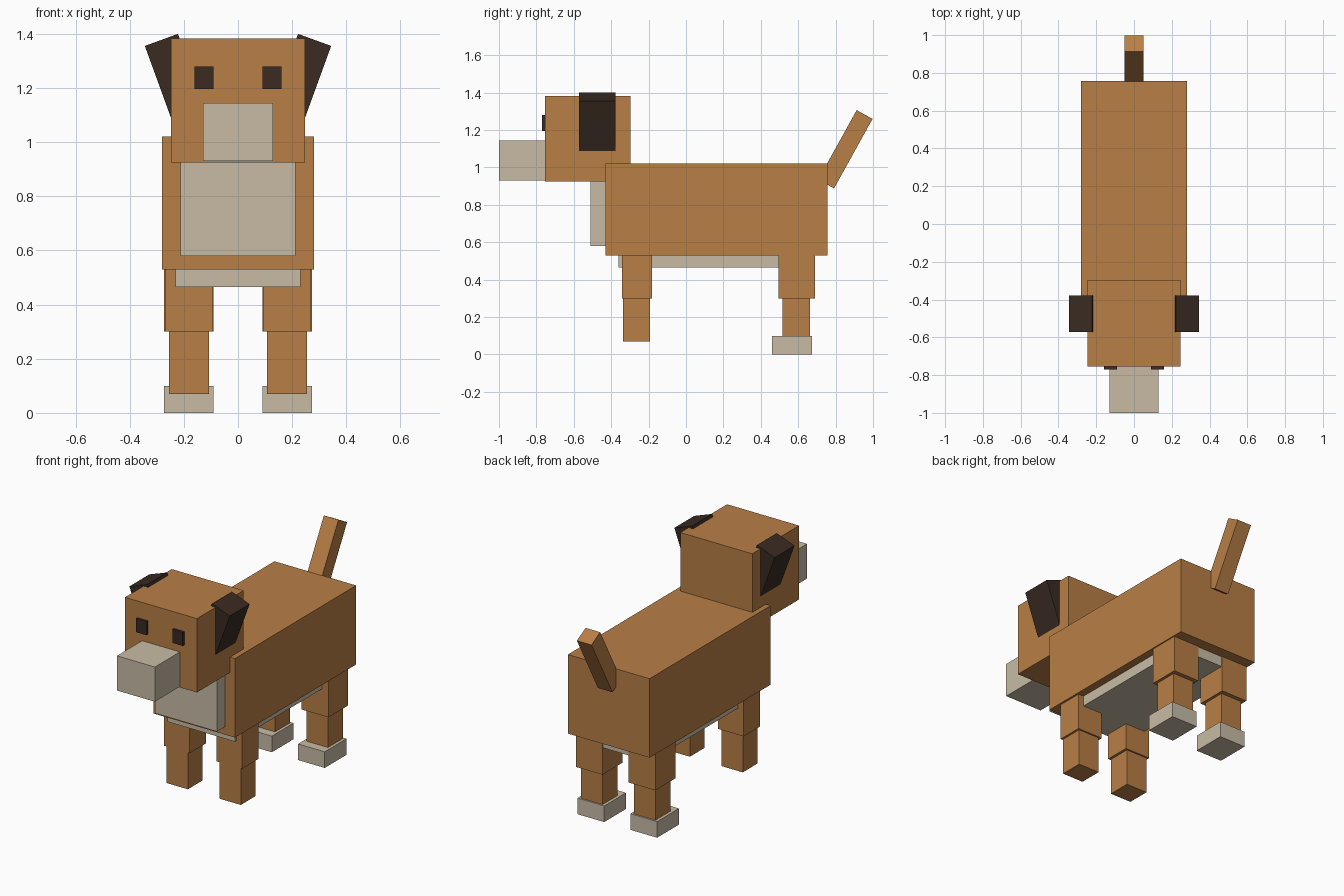
import bpy
import math

cube = bpy.data.objects.get("Cube")
if cube:
    bpy.data.objects.remove(cube, do_unlink=True)


def make_material(name, rgb):
    mat = bpy.data.materials.new(name)
    mat.use_nodes = True
    colour = (*rgb, 1.0)
    mat.diffuse_color = colour
    mat.node_tree.nodes["Principled BSDF"].inputs["Base Color"].default_value = colour
    return mat


tan = make_material("tan_fur", (0.48, 0.21, 0.061))
cream = make_material("cream_fur", (0.58, 0.50, 0.375))
dark = make_material("dark_brown", (0.041, 0.024, 0.016))


def block(name, mat, centre, size, rotation=(0, 0, 0)):
    """Box with its size baked into the mesh."""
    bpy.ops.mesh.primitive_cube_add(size=1, location=centre, rotation=rotation)
    obj = bpy.context.object
    obj.name = name
    for v in obj.data.vertices:
        v.co = [c * s for c, s in zip(v.co, size)]
    obj.data.materials.append(mat)
    return obj


def box(name, mat, x, y, z):
    """Upright box given by its (low, high) range on each axis."""
    ranges = (x, y, z)
    return block(name, mat, [(a + b) / 2 for a, b in ranges], [b - a for a, b in ranges])


def both_sides(name, mat, x, y, z):
    box("left_" + name, mat, x, y, z)
    box("right_" + name, mat, (-x[1], -x[0]), y, z)


# Torso, chest patch and belly patch
box("body", tan, (-0.28, 0.28), (-0.43, 0.757), (0.53, 1.02))
box("chest", cream, (-0.213, 0.213), (-0.51, -0.42), (0.58, 0.96))
box("belly", cream, (-0.23, 0.23), (-0.36, 0.685), (0.465, 0.54))

# Head, snout and eyes
box("head", tan, (-0.247, 0.247), (-0.755, -0.297), (0.925, 1.383))
box("snout", cream, (-0.13, 0.13), (-1.0, -0.74), (0.93, 1.145))
both_sides("eye", dark, (0.09, 0.16), (-0.77, -0.745), (1.196, 1.28))

# Ears: slabs leaning outwards from the sides of the head
tilt = math.radians(20)
width, length = 0.13, 0.29
for side, sign in (("left", 1), ("right", -1)):
    # Measure to the middle of the slab from its outer top corner
    cx = 0.344 - math.cos(tilt) * width / 2 - math.sin(tilt) * length / 2
    cz = 1.355 + math.sin(tilt) * width / 2 - math.cos(tilt) * length / 2
    block(side + "_ear", dark, (sign * cx, -0.475, cz), (width, 0.195, length),
          (0, sign * tilt, 0))

# Front legs
both_sides("front_upper_leg", tan, (0.092, 0.268), (-0.343, -0.182), (0.30, 0.54))
both_sides("front_lower_leg", tan, (0.108, 0.255), (-0.337, -0.192), (0.07, 0.30))

# Rear legs and paws
both_sides("rear_upper_leg", tan, (0.09, 0.273), (0.495, 0.69), (0.30, 0.54))
both_sides("rear_lower_leg", tan, (0.108, 0.255), (0.517, 0.663), (0.09, 0.30))
both_sides("rear_paw", cream, (0.09, 0.273), (0.46, 0.673), (0.0, 0.10))

# Tail rising backwards
block("tail", tan, (0, 0.852, 1.097), (0.1, 0.097, 0.425), (math.radians(-29), 0, 0))
